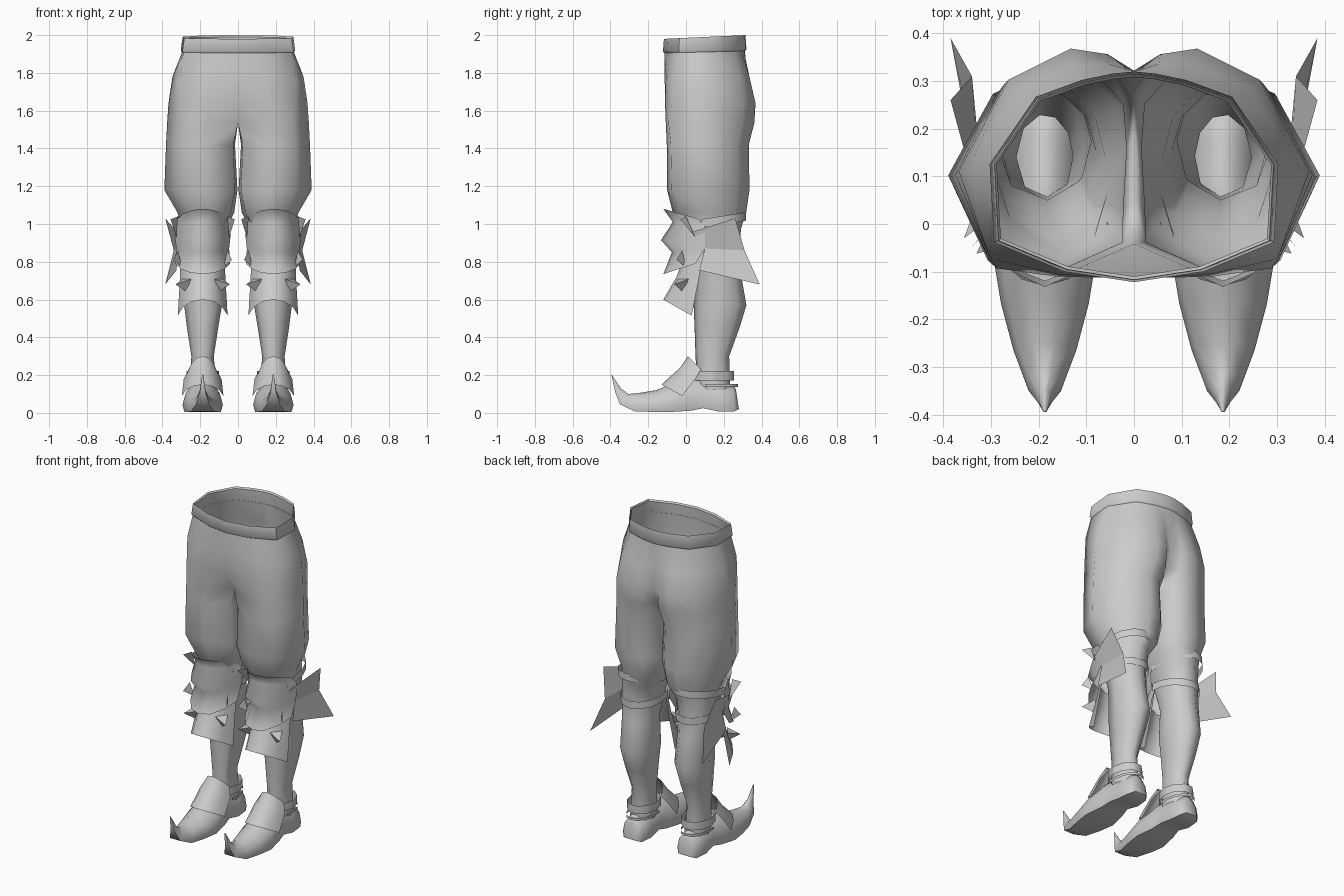
import bpy, math
from mathutils import Vector

if "Cube" in bpy.data.objects:
    bpy.data.objects.remove(bpy.data.objects["Cube"])

grey = bpy.data.materials.new("plain grey")
grey.diffuse_color = (0.6, 0.6, 0.6, 1)
grey.use_nodes = True
grey.node_tree.nodes["Principled BSDF"].inputs["Base Color"].default_value = grey.diffuse_color
CX = 0.187  # leg axis


def add(name, verts, faces, angle=50):
    """Mesh for the right half, mirrored over x = 0."""
    me = bpy.data.meshes.new(name)
    me.from_pydata([tuple(v) for v in verts], [], faces)
    me.materials.append(grey)
    ob = bpy.data.objects.new(name, me)
    bpy.context.collection.objects.link(ob)
    m = ob.modifiers.new("mirror", 'MIRROR')
    m.merge_threshold = 0.0005
    bpy.context.view_layer.objects.active = ob
    ob.select_set(True)
    bpy.ops.object.shade_smooth_by_angle(angle=math.radians(angle))
    ob.select_set(False)
    return ob


def loft(name, rows, closed=False, cap=False, angle=50):
    """Skin rows of equal length."""
    n = len(rows[0])
    verts = [p for r in rows for p in r]
    faces = []
    for i in range(len(rows) - 1):
        for j in range(n if closed else n - 1):
            k = (j + 1) % n
            faces.append((i*n + j, i*n + k, (i+1)*n + k, (i+1)*n + j))
    if cap:
        faces.append(tuple(reversed(range(n))))
        faces.append(tuple(range((len(rows)-1)*n, len(rows)*n)))
    return add(name, verts, faces, angle)


# trouser outlines as (across, front-to-back) fractions, front centre round to back centre
WAIST = [(0, 0), (.48, .05), (.97, .19), (1, .56), (.68, .88), (.36, .96), (.15, .99), (0, 1)]
SEAT = [(0, .03), (.42, .01), (.8, .08), (1, .46), (.72, .86), (.36, 1), (.15, .97), (0, .89)]
THIGH = [(0, .14), (.4, 0), (.77, .03), (1, .45), (.72, .86), (.36, 1), (.13, .95), (0, .82),
         (0, .62), (0, .34)]
ROUND = [(.5 + .5*math.cos(math.radians(a)), .5 + .5*math.sin(math.radians(a)))
         for a in (-138, -95, -48, 0, 42, 80, 112, 145, 178, 216)]


def outline(a, b, w, x0, x1, y0, y1, z, tilt=0):
    pts = []
    for (ax, ay), (bx, by) in zip(a, b):
        u, v = ax + (bx - ax)*w, ay + (by - ay)*w
        pts.append((x0 + (x1 - x0)*u, y0 + (y1 - y0)*v, z + tilt*(v - 1)))
    return pts


# hips: open half rows down to the crotch
hips = [outline(WAIST, SEAT, w, 0, x, y0, y1, z, t) for w, x, y0, y1, z, t in [
    (0, .288, -.11, .308, 1.99, .02), (0, .298, -.115, .313, 1.91, .01),
    (.5, .347, -.12, .345, 1.78, 0), (.9, .368, -.118, .37, 1.64, 0)]]
# legs: closed rows from the crotch to the ankle
legs = [outline(THIGH, ROUND, w, x0, x1, y0, y1, z) for w, x0, x1, y0, y1, z in [
    (0, 0, .375, -.107, .362, 1.535), (.2, .016, .381, -.102, .333, 1.42),
    (.25, .003, .39, -.1, .337, 1.18), (.5, .02, .32, -.07, .32, 1.06),
    (1, .06, .3, -.03, .295, .98), (1, .08, .3, .02, .28, .86),
    (1, .09, .29, .05, .29, .75), (1, .085, .285, .04, .322, .57),
    (1, .105, .27, .045, .285, .45), (1, .128, .247, .05, .23, .3),
    (1, .115, .258, .06, .235, .12)]]
verts = [p for r in hips + legs for p in r]
faces = []
for i in range(4):
    for j in range(7):
        a, b = i*8 + j, (i + 1)*8 + j
        faces.append((a, a + 1, b + 1, b))
for i in range(len(legs) - 1):
    for j in range(10):
        a, b, k = 32 + i*10, 42 + i*10, (j + 1) % 10
        faces.append((a + j, a + k, b + k, b + j))
add("trousers", verts, faces, 75)

# waistband
loft("waistband", [outline(WAIST, WAIST, 0, 0, x, y0, y1, z, t) for x, y0, y1, z, t in [
    (.288, -.11, .308, 1.99, .02), (.293, -.117, .315, 2.0, .02),
    (.303, -.122, .32, 1.925, .012), (.297, -.114, .312, 1.915, .01)]], angle=50)


def shell(name, rows, angle=75):
    """Front plate wrapped round the leg; row = half width, centre y, side y, centre z, side z."""
    out = []
    for hw, yc, ys, zc, zs in rows:
        out.append([(CX + hw*s, yc + (ys - yc)*t, zc + (zs - zc)*t) for s, t in
                    ((-1, 1), (-.8, .5), (-.45, .13), (0, 0), (.45, .13), (.8, .5), (1, 1))])
    return loft(name, out, angle=angle)


# knee guard with flared rim and middle ridge
shell("knee_guard", [(.13, -.12, .06, 1.08, 1.03), (.142, -.07, .1, 1.01, .99),
                     (.148, -.132, .1, .915, .94), (.14, -.075, .1, .85, .87),
                     (.145, -.12, .05, .735, .79)])
# shin plate, pointed at the lower corners
shell("shin_plate", [(.115, -.02, .1, .8, .88), (.12, -.05, .07, .72, .72),
                     (.132, -.12, .03, .6, .515)])
# small points on the knee rim
for s in (-1, 1):
    x = CX + s*.13
    add("knee_rim_point", [(x, .0, 1.04), (x + s*.04, -.03, 1.025), (x + s*.01, .05, .93)],
        [(0, 1, 2)])
    add("knee_lower_point", [(x, -.02, .86), (x + s*.025, -.05, .81), (x - s*.02, .0, .77)],
        [(0, 1, 2)])

# three-sided shin spikes
for s in (-1, 1):
    c = Vector((CX + s*.085, -.015, .685))
    d = Vector((s*.75, -.6, 0)).normalized()
    u = Vector((-d.y, d.x, 0))
    base = [c + u*(.042*math.cos(a)) + Vector((0, 0, .045*math.sin(a)))
            for a in (math.radians(150), math.radians(270), math.radians(30))]
    add("shin_spike", base + [c + d*.075 + Vector((0, 0, -.005))],
        [(k, (k + 1) % 3, 3) for k in range(3)] + [(2, 1, 0)], 20)

# folded side wing
add("knee_wing", [(.325, .04, .96), (.385, .26, 1.03), (.34, .31, .86), (.385, .39, .68),
                  (.325, .07, .755), (.32, .1, .87)],
    [(0, 1, 2, 5), (5, 2, 3, 4)], 20)


def strap(name, rx, cy, ry, z, h, a0, a1, n=8, tilt=0.0):
    """Thin band, part or all of the way round the leg."""
    rows = []
    for dz in (h/2, -h/2):
        rows.append([(CX + rx*math.cos(a), cy + ry*math.sin(a), z + dz + tilt*math.sin(a))
                     for a in (math.radians(a0 + (a1 - a0)*k/n) for k in range(n + 1))])
    return loft(name, rows, angle=60)


strap("upper_knee_strap", .138, .13, .188, 1.01, .045, -15, 195, tilt=.03)
strap("lower_knee_strap", .128, .13, .163, .88, .045, -15, 195, tilt=-.02)
strap("ankle_strap", .086, .145, .115, .197, .05, 0, 360, 10)
strap("heel_strap", .082, .145, .13, .145, .015, -20, 200)

# shoe: cross-sections from heel to curled toe; y bottom, y top, z bottom, z top, half width
shoe = []
for yb, yt, zb, zt, hw in [(.28, .265, .02, .12, .04), (.255, .25, .008, .15, .068),
                           (.17, .18, .008, .165, .078), (.09, .1, .025, .18, .072),
                           (.03, .03, .012, .195, .085), (-.08, -.07, .005, .155, .107),
                           (-.17, -.16, .005, .12, .092), (-.27, -.25, .008, .105, .066),
                           (-.35, -.305, .045, .1, .038), (-.375, -.345, .11, .13, .016),
                           (-.395, -.393, .2, .203, .003)]:
    row = []
    for s, t in ((-.9, 0), (-1, .25), (-.85, .65), (-.35, .95), (0, 1), (.35, .95),
                 (.85, .65), (1, .25), (.9, 0)):
        row.append((CX + hw*s, yb + (yt - yb)*t, zb + (zt - zb)*t))
    shoe.append(row)
loft("shoe", shoe, closed=True, cap=True, angle=60)

# instep plate over the foot
shell("instep_plate", [(.072, .01, .08, .3, .23), (.1, -.03, .05, .24, .18),
                       (.11, -.13, -.02, .15, .09)])
